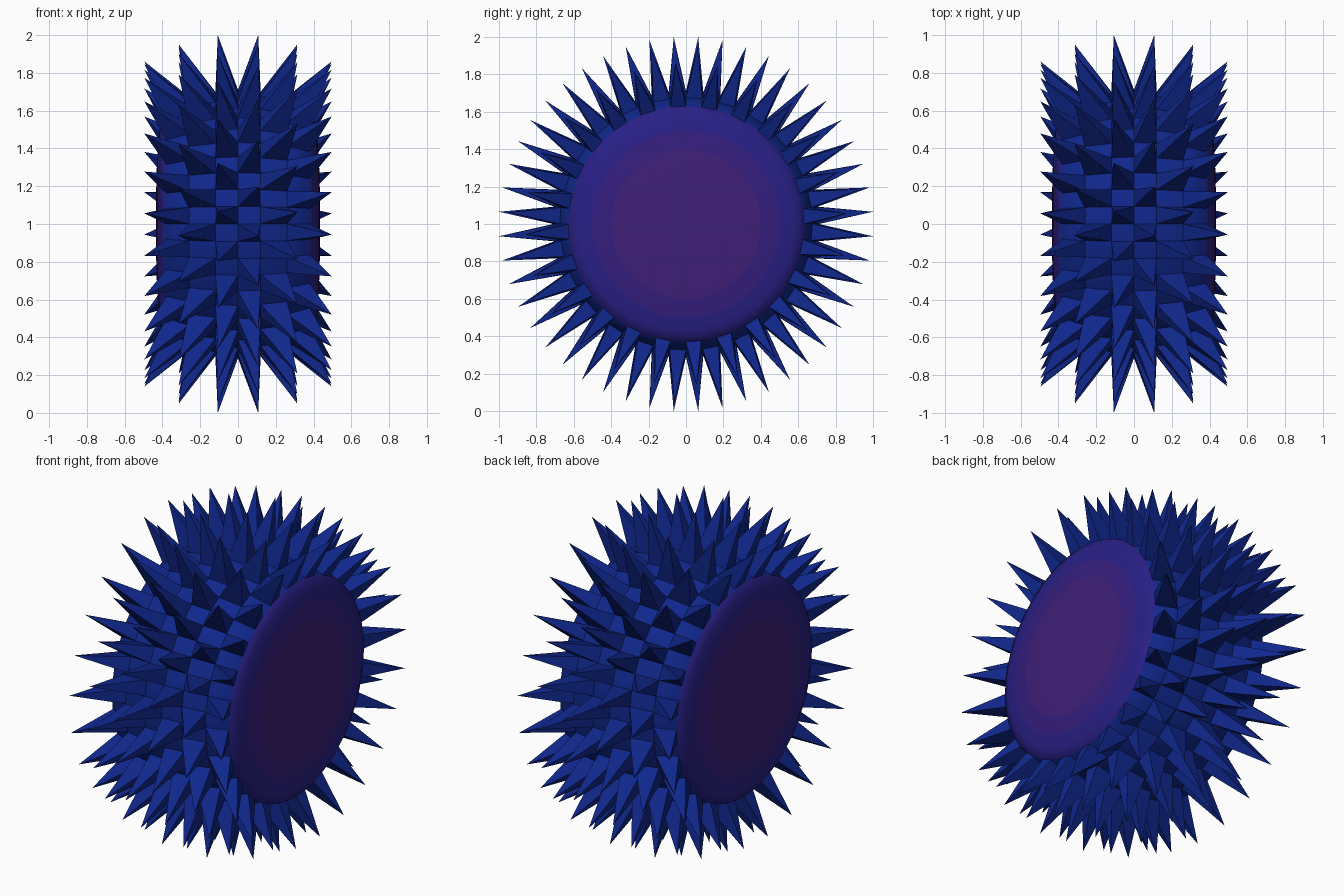
import bpy, bmesh, math

if "Cube" in bpy.data.objects:
    bpy.data.objects.remove(bpy.data.objects["Cube"])

SEG = 48                      # angular cells round the wheel
STEP = 2 * math.pi / SEG


def material(name, rgb):
    m = bpy.data.materials.new(name)
    m.diffuse_color = (*rgb, 1)
    m.use_nodes = True
    m.node_tree.nodes["Principled BSDF"].inputs["Base Color"].default_value = m.diffuse_color
    return m


def ring_point(x, r, a):
    # axis of the wheel runs along x, angle measured from +z towards +y
    return (x, r * math.sin(a), 1 + r * math.cos(a))


def make_object(name, bm, mats):
    bmesh.ops.recalc_face_normals(bm, faces=bm.faces)
    me = bpy.data.meshes.new(name)
    bm.to_mesh(me)
    bm.free()
    for m in mats:
        me.materials.append(m)
    ob = bpy.data.objects.new(name, me)
    bpy.context.collection.objects.link(ob)
    return ob


# half profile (x, radius) of the barrel, from the middle out to the domed cap
band = [(0.0, 0.71), (0.12, 0.70), (0.26, 0.675), (0.38, 0.63)]
cap = [(0.403, 0.58), (0.416, 0.50), (0.425, 0.40), (0.431, 0.28), (0.434, 0.14)]
half = band + cap
profile = [(-x, r) for x, r in reversed(half[1:])] + half

blue = material("blue", (0.005, 0.02, 0.26))
indigo = material("indigo", (0.022, 0.014, 0.24))
violet = material("violet", (0.036, 0.013, 0.21))
purple = material("purple", (0.05, 0.014, 0.19))

# body: revolved barrel, blue round the band fading to purple caps
bm = bmesh.new()
rings = [[bm.verts.new(ring_point(x, r, i * STEP)) for i in range(SEG)]
         for x, r in profile]
for a, b, (_, ra), (_, rb) in zip(rings, rings[1:], profile, profile[1:]):
    r = min(ra, rb)
    slot = 0 if r > 0.6 else 1 if r > 0.49 else 2 if r > 0.39 else 3
    for i in range(SEG):
        j = (i + 1) % SEG
        bm.faces.new((a[i], a[j], b[j], b[i])).material_index = slot
for ring in (rings[0], rings[-1]):
    bm.faces.new(ring).material_index = 3
body = make_object("body", bm, [blue, indigo, violet, purple])
for p in body.data.polygons:
    p.use_smooth = True

# spikes: pyramids on every other cell of six staggered rows
tips = [(0.107, 1.002), (0.314, 0.953), (0.496, 0.863)]
bm = bmesh.new()
for side in (-1, 1):
    for row, (tx, tr) in enumerate(tips):
        (x0, r0), (x1, r1) = band[row], band[row + 1]
        shift = (row + (side > 0)) % 2
        for k in range(shift, SEG, 2):
            a0, a1 = k * STEP, (k + 1) * STEP
            base = [bm.verts.new(ring_point(side * x, r, a)) for x, r, a in
                    ((x0, r0, a0), (x1, r1, a0), (x1, r1, a1), (x0, r0, a1))]
            tip = bm.verts.new(ring_point(side * tx, tr, (a0 + a1) / 2))
            for i in range(4):
                bm.faces.new((base[i], base[(i + 1) % 4], tip))
            bm.faces.new(base)
make_object("spikes", bm, [blue])
